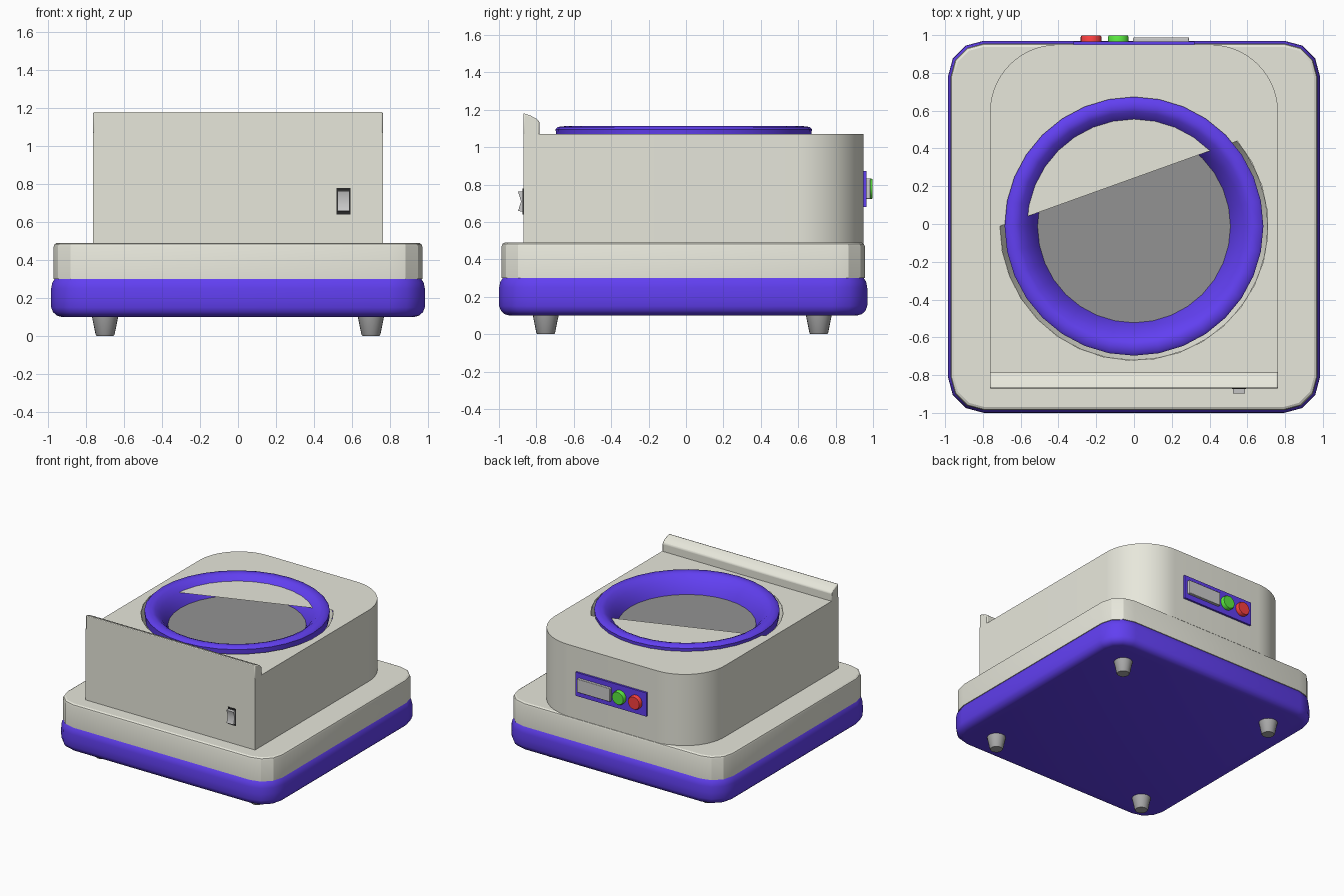
import bpy, bmesh
from math import sin, cos, pi, radians

if "Cube" in bpy.data.objects:
    bpy.data.objects.remove(bpy.data.objects["Cube"])


def material(name, *rgb):
    m = bpy.data.materials.new(name)
    m.diffuse_color = (*rgb, 1)
    m.use_nodes = True
    m.node_tree.nodes["Principled BSDF"].inputs["Base Color"].default_value = m.diffuse_color
    return m


BEIGE = material("beige", 0.80, 0.80, 0.71)
BLUE = material("blue", 0.12, 0.05, 0.88)
DARK = material("dark_grey", 0.29, 0.29, 0.29)
FOOT = material("foot_grey", 0.40, 0.40, 0.40)
BLACK = material("black", 0.02, 0.02, 0.02)
SILVER = material("silver", 0.68, 0.68, 0.70)
RED = material("red", 0.95, 0.05, 0.05)
GREEN = material("green", 0.10, 0.80, 0.05)


def finish(name, bm, mat, angle=35, bevel=0):
    bmesh.ops.recalc_face_normals(bm, faces=bm.faces)
    me = bpy.data.meshes.new(name)
    bm.to_mesh(me)
    bm.free()
    me.materials.append(mat)
    ob = bpy.data.objects.new(name, me)
    bpy.context.collection.objects.link(ob)
    if bevel:
        mod = ob.modifiers.new("bevel", 'BEVEL')
        mod.width, mod.segments = bevel, 2
    bpy.ops.object.select_all(action='DESELECT')
    ob.select_set(True)
    bpy.context.view_layer.objects.active = ob
    bpy.ops.object.shade_smooth_by_angle(angle=radians(angle))
    return ob


def loft(loops, caps=(True, True), closed=False):
    """Skin a stack of equally long vertex loops."""
    bm = bmesh.new()
    rings = [[bm.verts.new(p) for p in lp] for lp in loops]
    n = len(rings[0])
    pairs = list(zip(rings, rings[1:])) + ([(rings[-1], rings[0])] if closed else [])
    for a, b in pairs:
        for i in range(n):
            j = (i + 1) % n
            bm.faces.new((a[i], a[j], b[j], b[i]))
    if caps[0]:
        bm.faces.new(rings[0])
    if caps[1]:
        bm.faces.new(rings[-1])
    return bm, rings


def rounded_rect(hx, y0, y1, r_front, r_back, seg, z):
    pts = []
    for sx, y, r, a0 in ((1, y1 - r_back, r_back, 0), (-1, y1 - r_back, r_back, 90),
                         (-1, y0 + r_front, r_front, 180), (1, y0 + r_front, r_front, 270)):
        if r == 0:
            pts.append((sx * hx, y, z))
            continue
        for i in range(seg + 1):
            a = radians(a0 + 90 * i / seg)
            pts.append((sx * (hx - r) + r * cos(a), y + r * sin(a), z))
    return pts


def circle(r, z, n=32, cx=0, cy=0):
    return [(cx + r * cos(2 * pi * i / n), cy + r * sin(2 * pi * i / n), z) for i in range(n)]


def box(name, x, y, z, mat, bevel=0):
    loops = [[(x[0], y[0], k), (x[1], y[0], k), (x[1], y[1], k), (x[0], y[1], k)] for k in z]
    return finish(name, loft(loops)[0], mat, bevel=bevel)


def slab(name, profile, corner, mat, angle):
    loops = [rounded_rect(h, -0.015 - h, -0.015 + h, corner - (0.985 - h), corner - (0.985 - h), 3, z)
             for h, z in profile]
    return finish(name, loft(loops)[0], mat, angle)


# Blue base tray and beige plinth
slab("base_tray", [(0.93, 0.10), (0.955, 0.107), (0.974, 0.125), (0.984, 0.15), (0.985, 0.20),
                   (0.984, 0.25), (0.978, 0.28), (0.965, 0.30)], 0.19, BLUE, 40)
slab("plinth", [(0.971, 0.30), (0.971, 0.47), (0.966, 0.483), (0.953, 0.49)], 0.19, BEIGE, 28)

# Feet
for sx, side in ((-1, "left"), (1, "right")):
    for y, end in ((-0.75, "front"), (0.71, "back")):
        loops = [circle(r, z, 20, sx * 0.70, y) for r, z in ((0.045, 0), (0.05, 0.007), (0.07, 0.105))]
        finish(f"foot_{end}_{side}", loft(loops)[0], FOOT)

# Upper housing: a shell whose thin top is cut by a circle segment
CY = -0.012
bm, rings = loft([rounded_rect(0.763, -0.87, 0.95, 0, 0.36, 14, z) for z in (0.485, 1.07)], (True, False))
edges = [bm.edges.get((a, b)) for a, b in zip(rings[1], rings[1][1:] + rings[1][:1])]
hole = []
for i in range(21):
    a = radians(180 + 219.5 * i / 20)
    hole.append(bm.verts.new((0.71 * cos(a), CY + 0.71 * sin(a), 1.07)))
edges += [bm.edges.new((a, b)) for a, b in zip(hole, hole[1:] + hole[:1])]
bmesh.ops.triangle_fill(bm, use_beauty=True, edges=edges)
finish("housing", bm, BEIGE)

# Recess wall under the ring
bm, _ = loft([circle(r, z, cy=CY) for r, z in ((0.71, 1.068), (0.66, 0.95))], (False, True))
finish("recess", bm, BEIGE)

# Raised lip on the front edge
lip = [(-0.87, 1.05), (-0.87, 1.182), (-0.83, 1.168), (-0.80, 1.152), (-0.783, 1.135), (-0.783, 1.05)]
bm, _ = loft([[(x, y, z) for y, z in lip] for x in (-0.763, 0.763)])
finish("front_lip", bm, BEIGE, bevel=0.008)

# Blue bowl ring and dark plate inside it
ring = [(0.68, 1.03), (0.685, 1.095), (0.672, 1.108), (0.63, 1.113), (0.605, 1.103), (0.567, 1.07),
        (0.538, 1.03), (0.518, 0.995), (0.505, 0.965), (0.53, 0.955)]
bm, _ = loft([circle(r, z, cy=CY) for r, z in ring], (False, False), closed=True)
finish("bowl_ring", bm, BLUE, 40)
bm, _ = loft([circle(0.512, z, cy=CY) for z in (0.955, 0.978)])
finish("plate", bm, DARK)

# Rocker switch on the front
box("switch_frame", (0.52, 0.592), (-0.874, -0.86), (0.64, 0.778), BLACK)
rocker = [(-0.865, 0.655), (-0.898, 0.658), (-0.882, 0.71), (-0.898, 0.762), (-0.865, 0.765)]
bm, _ = loft([[(x, y, z) for y, z in rocker] for x in (0.525, 0.588)])
finish("switch_rocker", bm, SILVER)

# Control panel on the back: plate, display and two buttons
box("control_panel", (-0.32, 0.32), (0.94, 0.966), (0.68, 0.872), BLUE)
box("display", (-0.005, 0.292), (0.95, 0.987), (0.722, 0.832), SILVER, 0.004)
for name, x, mat in (("red_button", -0.227, RED), ("green_button", -0.083, GREEN)):
    loops = [[(px, y, pz) for px, pz, _ in circle(r, 0, 24, x, 0.777)]
             for r, y in ((0.055, 0.95), (0.055, 0.99), (0.05, 0.998))]
    finish(name, loft(loops)[0], mat)
